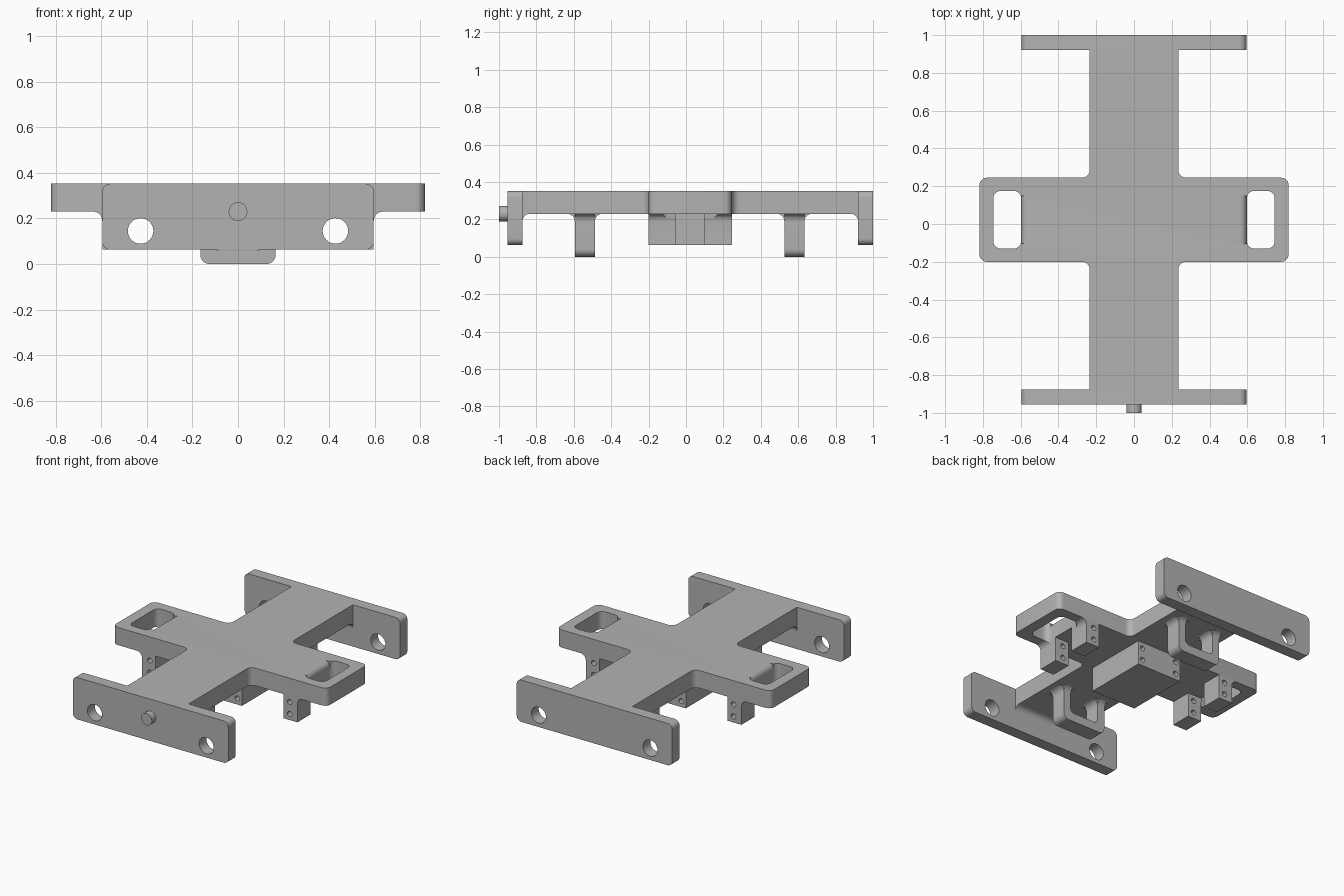
import bpy, math
from mathutils import Vector

if "Cube" in bpy.data.objects:
    bpy.data.objects.remove(bpy.data.objects["Cube"])

YC = 0.0225                      # the chassis is symmetric about this y
grey = bpy.data.materials.new("light_grey")
grey.diffuse_color = (0.45, 0.45, 0.45, 1)
grey.use_nodes = True
grey.node_tree.nodes["Principled BSDF"].inputs["Base Color"].default_value = grey.diffuse_color


def rounded(pts, radii, n=6):
    """Outline with an arc of the given radius at each corner."""
    out = []
    for i, (p, r) in enumerate(zip(pts, radii)):
        p = Vector(p)
        if r == 0:
            out.append(p)
            continue
        u = (Vector(pts[i - 1]) - p).normalized()
        v = (Vector(pts[(i + 1) % len(pts)]) - p).normalized()
        c = p + (u + v) * r      # right-angled corners only
        for k in range(n + 1):
            t = k / n * math.pi / 2
            out.append(c - v * r * math.cos(t) - u * r * math.sin(t))
    return out


def rect(x0, x1, y0, y1, r=0.0):
    return rounded([(x0, y0), (x1, y0), (x1, y1), (x0, y1)], [r] * 4)


def circle(x, y, r, n=32):
    return [(x + r * math.cos(2 * math.pi * k / n), y + r * math.sin(2 * math.pi * k / n))
            for k in range(n)]


def prism(name, pts, axis, a, b):
    """Extrude an outline along an axis: xy for 'z', xz for 'y', yz for 'x'."""
    place = {'z': lambda p, h: (p[0], p[1], h),
             'y': lambda p, h: (p[0], h, p[1]),
             'x': lambda p, h: (h, p[0], p[1])}[axis]
    n = len(pts)
    verts = [place(p, h) for h in (a, b) for p in pts]
    faces = [list(range(n))[::-1], list(range(n, 2 * n))]
    faces += [[i, (i + 1) % n, n + (i + 1) % n, n + i] for i in range(n)]
    me = bpy.data.meshes.new(name)
    me.from_pydata(verts, [], faces)
    me.materials.append(grey)
    ob = bpy.data.objects.new(name, me)
    bpy.context.collection.objects.link(ob)
    activate(ob)
    bpy.ops.object.mode_set(mode='EDIT')
    bpy.ops.mesh.select_all(action='SELECT')
    bpy.ops.mesh.normals_make_consistent(inside=False)
    bpy.ops.object.mode_set(mode='OBJECT')
    return ob


def activate(ob):
    bpy.ops.object.select_all(action='DESELECT')
    ob.select_set(True)
    bpy.context.view_layer.objects.active = ob


def cut(ob, cutters):
    for c in cutters:
        m = ob.modifiers.new("cut", 'BOOLEAN')
        m.operation, m.solver, m.object = 'DIFFERENCE', 'EXACT', c
        activate(ob)
        bpy.ops.object.modifier_apply(modifier=m.name)
        bpy.data.objects.remove(c)


def slot(s):
    return prism("slot_cutter", rect(*sorted((s * 0.597, s * 0.745)), YC - 0.153, YC + 0.153, 0.04),
                 'z', 0.0, 0.5)


def fillet(x, z, sx, r=0.04, n=6):
    """Concave arc from (x + sx*r, z) down to (x, z - r)."""
    return [(x + sx * r * (1 - math.sin(k / n * math.pi / 2)),
             z - r * (1 - math.cos(k / n * math.pi / 2))) for k in range(n + 1)]


# Cross-shaped deck with rounded arm corners
W, A, H, L = 0.235, 0.819, 0.2225, 0.8975
quarter = [(W, -L), (W, -H), (A, -H), (A, H), (W, H), (W, L)]
outline = quarter + [(-x, -y) for x, y in quarter]
outline = [(x, y + YC) for x, y in outline]
deck = prism("deck", rounded(outline, [0, .04, .04, .04, .04, 0] * 2), 'z', 0.23, 0.352)
for s in (-1, 1):
    # Slot through each arm, with a rolled inner top edge
    arc = [(0.562 + 0.035 * math.sin(t), 0.317 + 0.035 * math.cos(t))
           for t in [k * math.pi / 12 for k in range(7)]]
    roll = [(0.62, 0.37), (0.562, 0.37)] + arc + [(0.62, 0.317)]
    cut(deck, [slot(s), prism("roll_cutter", [(s * x, z) for x, z in roll],
                              'y', YC - 0.125, YC + 0.125)])

for s in (-1, 1):
    end = "back" if s > 0 else "front"
    # End plates with two round holes
    a, b = sorted((YC + s * L, YC + s * 0.9775))
    plate = prism(end + "_plate", rect(-0.595, 0.595, 0.063, 0.352, 0.035), 'y', a, b)
    cut(plate, [prism("hole_cutter", circle(x, 0.145, 0.056), 'y', a - 0.1, b + 0.1)
                for x in (-0.427, 0.427)])
    # Curved gusset under the deck against the plate
    yp = YC + s * L
    prism(end + "_gusset", [(yp, 0.23)] + fillet(yp, 0.23, -s), 'x', -W, W)

    # Hanging bracket: a U-shaped loop with flared feet
    yb, z0 = YC - 0.003 + s * 0.56, 0.23
    u = [(-.165, z0), (-.165, 0), (.165, 0), (.165, z0), (.11, z0), (.11, .06), (-.11, .06), (-.11, z0)]
    prism(end + "_bracket", rounded(u, [0, .04, .04, 0, 0, .03, .03, 0]), 'y', yb - 0.054, yb + 0.054)
    for sx in (-1, 1):
        x0, x1 = sorted((sx * 0.11, sx * 0.165))
        for sy in (-1, 1):
            ye = yb + sy * 0.054
            prism(end + "_bracket_flare", [(ye, z0)] + fillet(ye, z0, sy), 'x', x0, x1)
        for xe, d in ((sx * 0.165, sx), (sx * 0.11, -sx)):
            prism(end + "_bracket_flare", [(xe, z0)] + fillet(xe, z0, d), 'y', yb - 0.054, yb + 0.054)

# Pin on the front plate
prism("pin", circle(0, 0.23, 0.041), 'y', -1.0, YC - 0.9775)

# Centre block with blind screw holes on its end faces
block = prism("centre_block", rect(-0.17, 0.17, 0.063, 0.23), 'y', YC - H, YC + H)
cut(block, [prism("screw_cutter", circle(x, z, 0.018, 16), 'y', YC + s * H - 0.08, YC + s * H + 0.08)
            for x in (-0.135, 0.135) for z in (0.105, 0.188) for s in (-1, 1)])

# Mounting posts under the arms, drilled through
for sx in (-1, 1):
    for sy in (-1, 1):
        a, b = sorted((YC + sy * 0.0775, YC + sy * H))
        side = [(0.49, 0.063), (0.49, 0.23)] + fillet(0.595, 0.23, 1) + [(0.595, 0.063)]
        post = prism("mounting_post", [(sx * x, z) for x, z in side], 'y', a, b)
        cut(post, [slot(sx)] + [prism("screw_cutter", circle(sx * 0.535, z, 0.018, 16), 'y', a - 0.05, b + 0.05)
                                for z in (0.105, 0.188)])

# Smooth the arcs, keep the corners sharp
for ob in bpy.context.scene.objects:
    activate(ob)
    bpy.ops.object.shade_smooth_by_angle(angle=math.radians(30))
